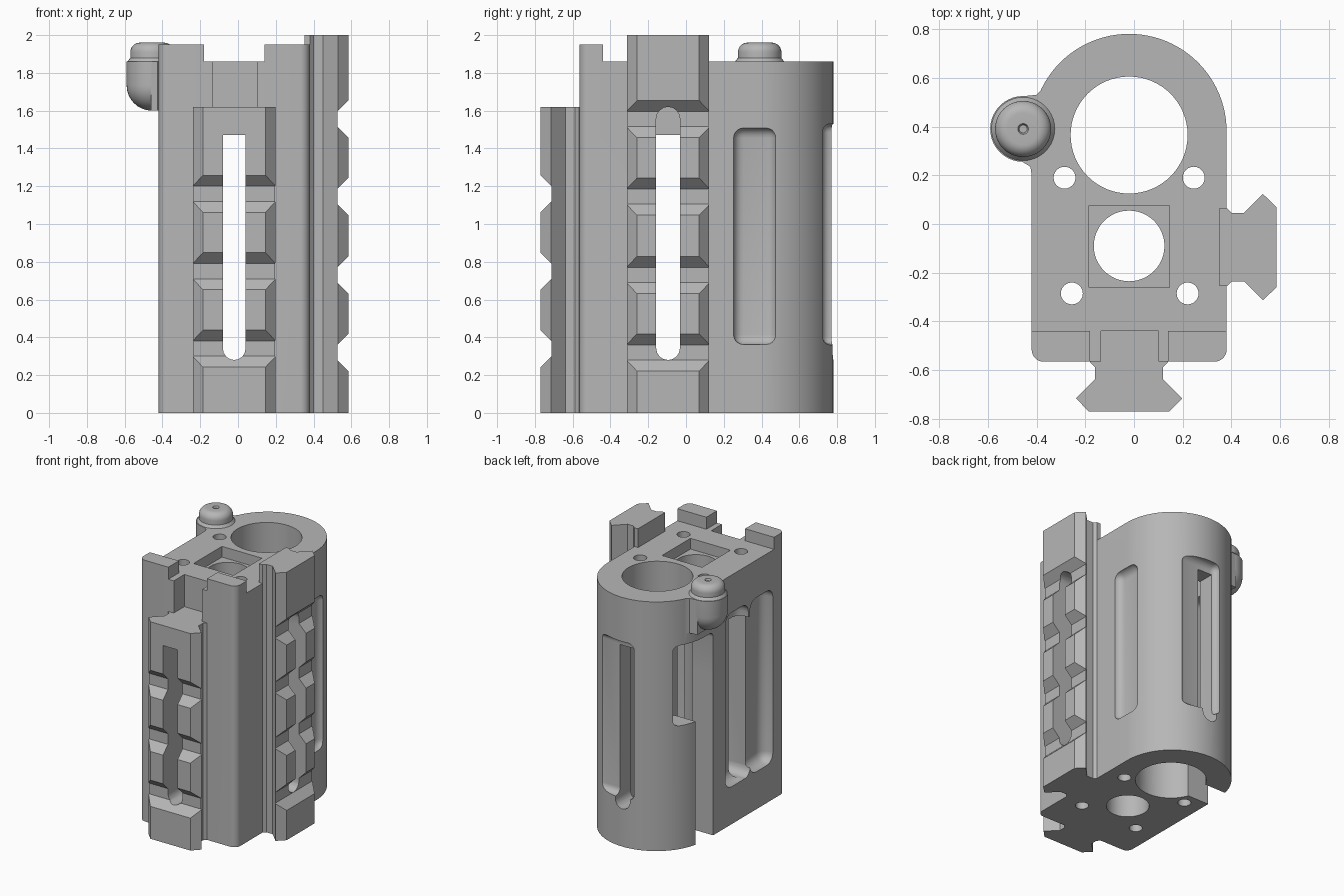
import bpy, bmesh, math
from mathutils import Matrix

default = bpy.data.objects.get("Cube")
if default:
    bpy.data.objects.remove(default, do_unlink=True)

grey = bpy.data.materials.new("plain grey")
grey.use_nodes = True
grey.diffuse_color = (0.47, 0.47, 0.47, 1)
grey.node_tree.nodes["Principled BSDF"].inputs["Base Color"].default_value = grey.diffuse_color

CX = -0.02       # centre line of the body and both bores
SIDE_Y = -0.095  # centre of the side rail and the small bore


def finish(bm, name):
    bmesh.ops.recalc_face_normals(bm, faces=bm.faces)
    mesh = bpy.data.meshes.new(name)
    bm.to_mesh(mesh)
    bm.free()
    mesh.materials.append(grey)
    obj = bpy.data.objects.new(name, mesh)
    bpy.context.collection.objects.link(obj)
    return obj


def prism(name, points, lo, hi, axis="z"):
    """Extrude a 2D outline from lo to hi along an axis."""
    place = {"x": lambda a, b, w: (w, a, b),
             "y": lambda a, b, w: (a, w, b),
             "z": lambda a, b, w: (a, b, w)}[axis]
    bm = bmesh.new()
    low = [bm.verts.new(place(a, b, lo)) for a, b in points]
    high = [bm.verts.new(place(a, b, hi)) for a, b in points]
    bm.faces.new(low)
    bm.faces.new(high)
    n = len(points)
    for i in range(n):
        j = (i + 1) % n
        bm.faces.new((low[i], low[j], high[j], high[i]))
    return finish(bm, name)


def arc(x, y, r, start, end, steps=8):
    angles = [math.radians(start + (end - start) * i / steps) for i in range(steps + 1)]
    return [(x + r * math.cos(a), y + r * math.sin(a)) for a in angles]


def rect(x0, x1, y0, y1):
    return [(x0, y0), (x1, y0), (x1, y1), (x0, y1)]


def box(x, y, z, bevel=0, steps=5):
    obj = prism("cutter", rect(*x, *y), *z)
    if bevel:
        bm = bmesh.new()
        bm.from_mesh(obj.data)
        bmesh.ops.bevel(bm, geom=bm.edges[:], offset=bevel, segments=steps,
                        profile=0.5, affect="EDGES")
        bm.to_mesh(obj.data)
        bm.free()
    return obj


def hole(x, y, r, steps=48):
    return prism("cutter", arc(x, y, r, 0, 360, steps)[:-1], -0.1, 2.1)


def slot(centre, half, low, high, lo, hi, axis, round_top=False):
    """Upright slot with a round foot and a flat or round head."""
    pts = arc(centre, low + half, half, 180, 360)
    if round_top:
        pts += arc(centre, high - half, half, 0, 180)
    else:
        pts += [(centre + half, high), (centre - half, high)]
    return prism("cutter", pts, lo, hi, axis)


def combine(obj, tool, operation="DIFFERENCE"):
    mod = obj.modifiers.new("shape", "BOOLEAN")
    mod.operation, mod.solver, mod.object = operation, "EXACT", tool
    bpy.context.view_layer.objects.active = obj
    bpy.ops.object.modifier_apply(modifier=mod.name)
    bpy.data.objects.remove(tool, do_unlink=True)


def lathe(name, profile, x, y):
    bm = bmesh.new()
    verts = [bm.verts.new((r, 0, z)) for r, z in profile]
    edges = [bm.edges.new(pair) for pair in zip(verts, verts[1:])]
    bmesh.ops.spin(bm, geom=verts + edges, cent=(0, 0, 0), axis=(0, 0, 1),
                   angle=math.tau, steps=40)
    bmesh.ops.remove_doubles(bm, verts=bm.verts, dist=0.0005)
    bmesh.ops.translate(bm, verts=bm.verts, vec=(x, y, 0))
    return finish(bm, name)


# Body: square front with rounded corners, round back
outline = (arc(CX - 0.35, -0.515, 0.05, 180, 270) + arc(CX + 0.35, -0.515, 0.05, 270, 360)
           + arc(CX, 0.38, 0.4, 0, 180, 48))
body = prism("body", outline, 0, 1.95)
combine(body, box((-1, 1), (-0.44, 1), (1.86, 2.2)))
combine(body, box((-0.18, 0.14), (-1, -0.4), (1.86, 2.2)))
combine(body, box((-0.135, 0.1), (-1, -0.44), (1.62, 2.2)))

# Web that joins the knob housing to the body
web = [(-0.3, 0.2), (-0.42, 0.2), (-0.425, 0.235), (-0.46, 0.256), (-0.46, 0.524),
       (-0.4, 0.53), (-0.37, 0.56), (-0.3, 0.66)]
combine(body, prism("web", web, 1.6, 1.86), "UNION")

# Bores, square seat and screw holes
combine(body, hole(CX, 0.365, 0.24, 64))
combine(body, hole(CX, -0.09, 0.145))
combine(body, box((-0.185, 0.145), (-0.26, 0.075), (1.78, 2.2)))
for x, y in ((-0.285, 0.19), (0.245, 0.19), (-0.255, -0.285), (0.22, -0.285)):
    combine(body, hole(x, y, 0.045, 24))

# Soft grooves on the side, the back and the flat far side
combine(body, box((0.335, 0.6), (0.25, 0.48), (0.36, 1.51), 0.055))
combine(body, box((-0.11, 0.21), (0.72, 1), (0.36, 1.53), 0.045))
for y in (0.0, -0.29):
    combine(body, box((-0.6, -0.33), (y - 0.135, y + 0.135), (0.28, 1.58), 0.07))

# Open gap and wider window beside the large bore
combine(body, box((-0.7, -0.17), (0.28, 0.47), (-0.1, 1.2)))
combine(body, box((-0.7, -0.17), (0.28, 0.63), (0.92, 1.52), 0.04))


def rail(name, top, notches):
    """Dovetail rail facing -y, with cross notches."""
    half = [(0.16, 0.03), (0.16, 0), (0.14, -0.02), (0.14, -0.07),
            (0.218, -0.148), (0.165, -0.203)]
    obj = prism(name, half + [(-x, y) for x, y in reversed(half)], 0, top)
    for z in notches:
        trapezoid = [(-0.145, z - 0.04), (-0.145, z + 0.04),
                     (-0.245, z + 0.14), (-0.245, z - 0.14)]
        combine(obj, prism("cutter", trapezoid, -0.4, 0.4, "x"))
    return obj


front_rail = rail("front_rail", 1.62, (1.16, 0.75, 0.34))
front_rail.data.transform(Matrix.Translation((CX, -0.567, 0)))
side_rail = rail("side_rail", 2, (1.555, 1.145, 0.73, 0.32))
side_rail.data.transform(Matrix.Translation((0.381, SIDE_Y, 0))
                         @ Matrix.Rotation(math.pi / 2, 4, "Z"))

# Long slots that run right through the rails and the body
for part in (body, front_rail):
    combine(part, slot(CX, 0.06, 0.28, 1.47, -1, 1, "y"))
for part in (body, side_rail):
    combine(part, slot(SIDE_Y, 0.063, 0.28, 1.47, -1, 1, "x"))
    combine(part, slot(SIDE_Y, 0.063, 0.28, 1.62, 0.3, 1, "x", True))

# Knob housing with a domed foot, and the knob on top
KNOB = (-0.455, 0.39)
dome = arc(0, 1.735, 0.135, -90, 0)
housing = lathe("knob_housing", dome + [(0.135, 1.86), (0, 1.86)], *KNOB)
cap = ([(0, 1.85), (0.13, 1.86), (0.115, 1.88)] + arc(0.065, 1.91, 0.05, 0, 90)
       + [(0.022, 1.96), (0.016, 1.945), (0, 1.945)])
knob = lathe("knob", cap, *KNOB)

# Smooth round surfaces, keep hard edges
bpy.ops.object.select_all(action="DESELECT")
for obj in (body, front_rail, side_rail, housing, knob):
    obj.select_set(True)
bpy.context.view_layer.objects.active = body
bpy.ops.object.shade_smooth_by_angle(angle=math.radians(30))
